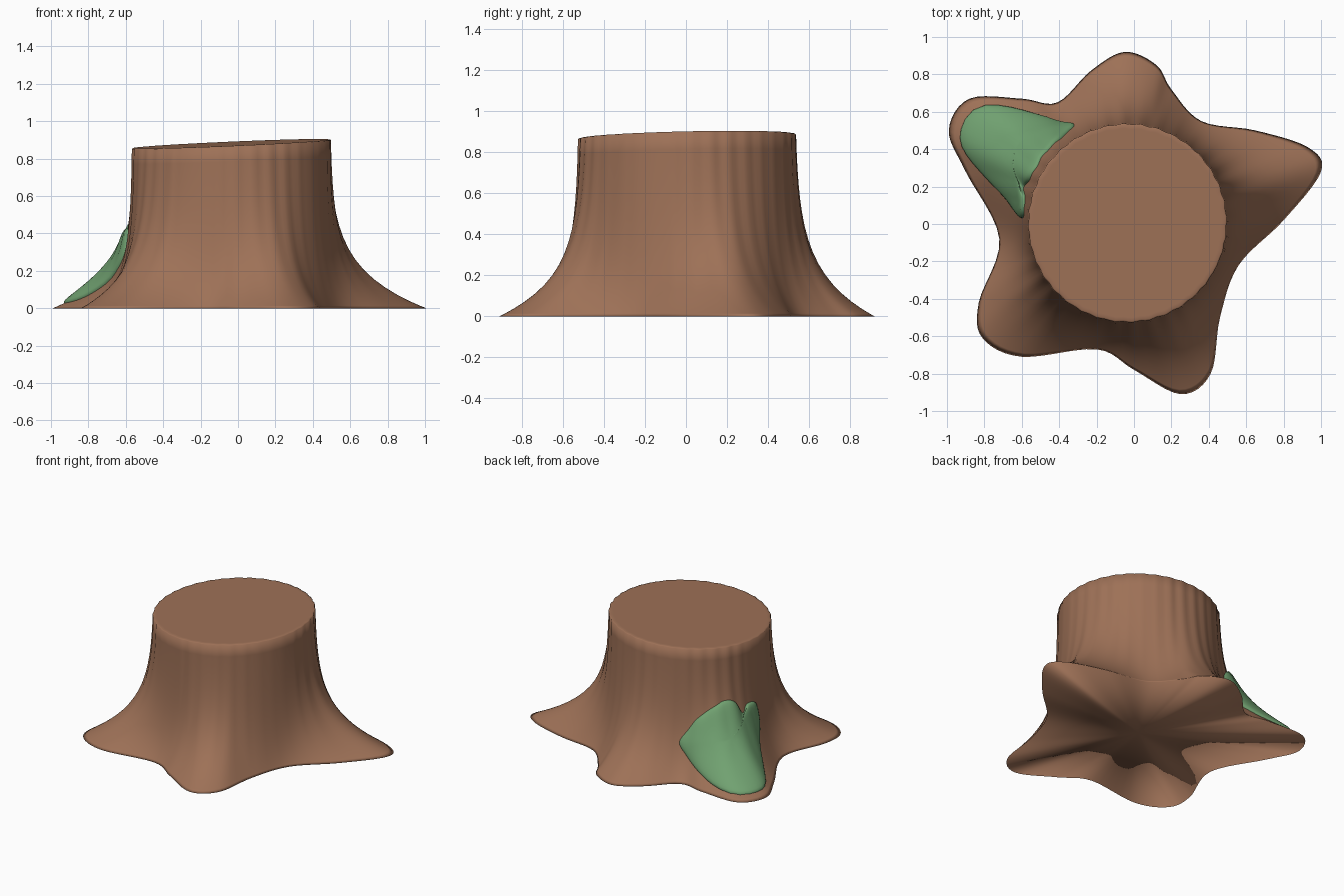
import bpy, bmesh, math
from mathutils import Vector

cube = bpy.data.objects.get("Cube")
if cube:
    bpy.data.objects.remove(cube, do_unlink=True)

# Root outline on the ground, clockwise from the back root
ROOTS = [(-.05, .92), (.12, .85), (.2, .72), (.36, .55), (.65, .5), (.93, .41),
         (1, .28), (.8, .02), (.56, -.22), (.46, -.5), (.41, -.8), (.25, -.91),
         (0, -.78), (-.2, -.67), (-.6, -.71), (-.81, -.61), (-.83, -.42), (-.72, -.08),
         (-.9, .28), (-.99, .5), (-.88, .67), (-.6, .67), (-.41, .65), (-.23, .82)]
# Moss outline as (position along the root outline, fraction of trunk height)
MOSS = [(19.2, .03), (18.3, .05), (17.75, .15), (17.35, .32), (17.4, .48),
        (17.8, .5), (18.1, .45), (18.6, .55), (19.4, .58), (20.4, .52),
        (21.3, .42), (22.1, .28), (21.8, .18), (21.1, .1), (20.4, .04)]
CENTRE = Vector((-.035, .005))
RADIUS = .53
FLARE = 4.2


def smooth_loop(points, t):
    """Point on a closed smooth curve through the given points."""
    n = len(points)
    i = math.floor(t)
    s = t - i
    a, b, c, d = (Vector(points[(i + k) % n]) for k in (-1, 0, 1, 2))
    return b + (c - a) * s / 2 + (2 * a - 5 * b + 4 * c - d) * s**2 / 2 \
        + (3 * b - a - 3 * c + d) * s**3 / 2


def cut_height(p):
    """Height of the slanted saw cut."""
    return .877 + .044 * p.x + .022 * p.y


def trunk_point(u, h):
    """Point on the bark: u runs round the roots, h from ground to cut."""
    base = smooth_loop(ROOTS, u)
    out = (base - CENTRE).normalized()
    ripple = 1 + .006 * math.sin(36 * math.atan2(out.y, out.x))
    rim = CENTRE + out * RADIUS * ripple
    end = math.exp(-FLARE)
    spread = (math.exp(-FLARE * h) - end) / (1 - end)
    p = rim.lerp(base, spread)
    return Vector((p.x, p.y, h * cut_height(rim)))


def bark_normal(u, h):
    e = .02
    around = trunk_point(u + e, h) - trunk_point(u - e, h)
    up = trunk_point(u, h + e) - trunk_point(u, h - e)
    return up.cross(around).normalized()


def material(name, colour):
    m = bpy.data.materials.new(name)
    m.use_nodes = True
    m.diffuse_color = (*colour, 1)
    shader = next(n for n in m.node_tree.nodes if n.type == 'BSDF_PRINCIPLED')
    shader.inputs["Base Color"].default_value = (*colour, 1)
    shader.inputs["Roughness"].default_value = .9
    return m


def loft(name, rings, first_tip, last_tip, mat):
    """Skin a stack of closed rings and close both ends with fans."""
    bm = bmesh.new()
    loops = [[bm.verts.new(p) for p in ring] for ring in rings]
    n = len(loops[0])
    for low, high in zip(loops, loops[1:]):
        for i in range(n):
            j = (i + 1) % n
            bm.faces.new((low[i], low[j], high[j], high[i]))
    for loop, tip in ((loops[0], first_tip), (loops[-1], last_tip)):
        v = bm.verts.new(tip)
        for i in range(n):
            bm.faces.new((loop[i], loop[(i + 1) % n], v))
    bmesh.ops.recalc_face_normals(bm, faces=bm.faces[:])
    for f in bm.faces:
        f.smooth = True
    mesh = bpy.data.meshes.new(name)
    bm.to_mesh(mesh)
    bm.free()
    mesh.materials.append(mat)
    obj = bpy.data.objects.new(name, mesh)
    bpy.context.collection.objects.link(obj)
    return obj


bark = material("bark_brown", (.34, .165, .095))
green = material("moss_green", (.165, .36, .165))

# Stump: flared bark rings, then a softened rim on the saw cut
columns = [i / 6 for i in range(6 * len(ROOTS))]
levels = 16
rings = [[trunk_point(u, (k / levels)**1.5) for u in columns] for k in range(levels + 1)]
middle = Vector((CENTRE.x, CENTRE.y, cut_height(CENTRE)))
for scale in (.985, .95, .5):
    rings.append([middle.lerp(p, scale) + Vector((0, 0, .004)) for p in rings[levels]])
loft("stump", rings, (CENTRE.x, CENTRE.y, 0), middle + Vector((0, 0, .004)), bark)

# Moss: a padded patch that follows the bark of one root
heart = Vector((19.5, .3))
edge = [smooth_loop(MOSS, i / 4) for i in range(4 * len(MOSS))]


def moss_point(q, lift):
    return trunk_point(q.x, q.y) + bark_normal(q.x, q.y) * lift


steps = 12
pad = [[moss_point(q, -.015) for q in edge]]
for k in range(steps):
    s = math.cos(math.pi / 2 * k / steps)
    lift = .045 * math.sin(math.pi / 2 * k / steps)**.8
    pad.append([moss_point(heart.lerp(q, s), lift) for q in edge])
under = [[moss_point(heart.lerp(q, s), -.015) for q in edge] for s in (.25, .5, .75)]
loft("moss_patch", under + pad, moss_point(heart, -.015), moss_point(heart, .045), green)
